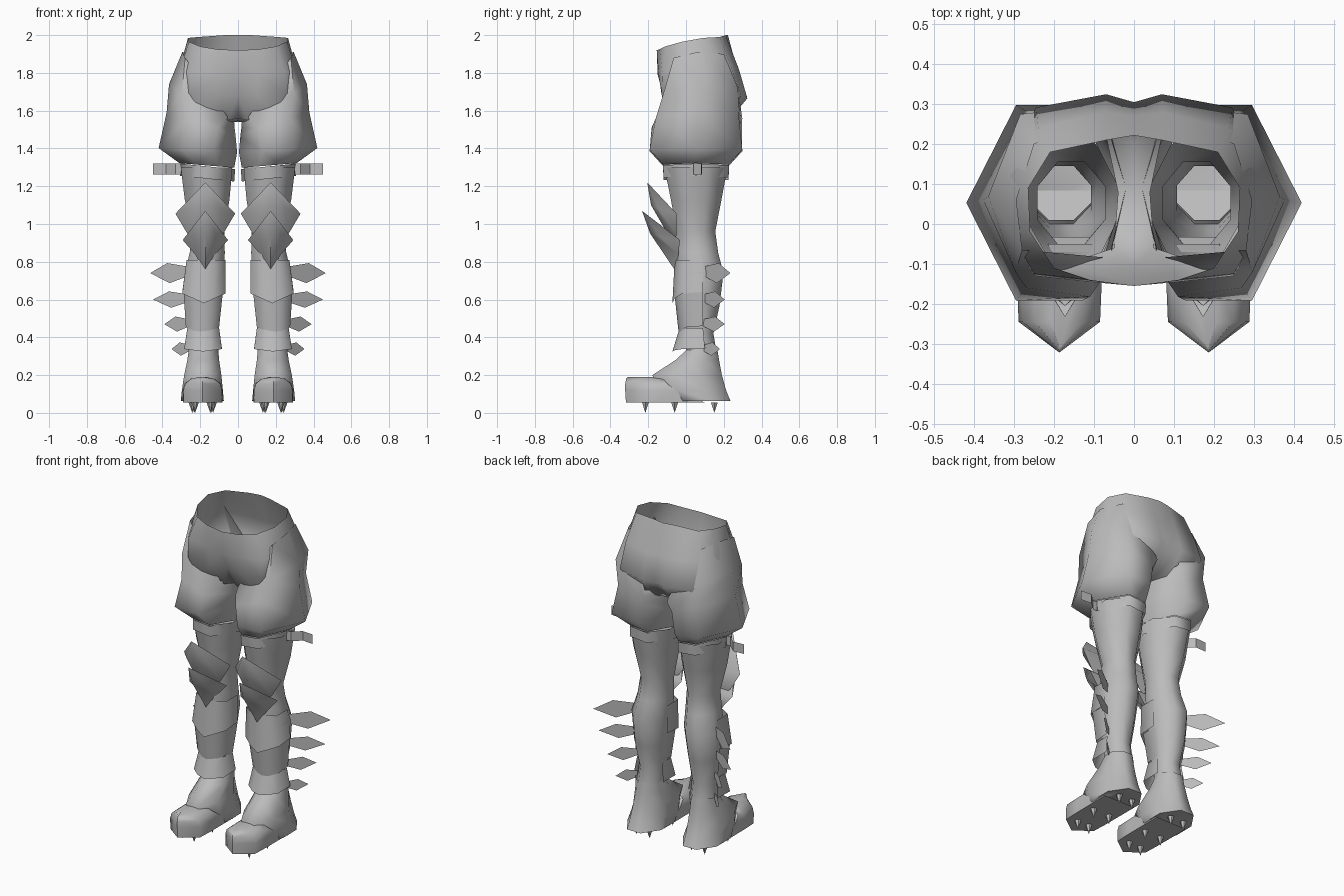
import bpy
import bmesh
from math import radians

cube = bpy.data.objects.get("Cube")
if cube:
    bpy.data.objects.remove(cube, do_unlink=True)

grey = bpy.data.materials.new("plain grey")
grey.use_nodes = True
grey.diffuse_color = (0.5, 0.5, 0.5, 1)
grey.node_tree.nodes["Principled BSDF"].inputs["Base Color"].default_value = (0.5, 0.5, 0.5, 1)

HEXAGON = [(1, 0), (.4, 1), (-.4, 1), (-1, 0), (-.4, -1), (.4, -1)]
OCTAGON = [(1, .4), (.4, 1), (-.4, 1), (-1, .4), (-1, -.4), (-.4, -1), (.4, -1), (1, -.4)]


def finish(name, bm, smooth_angle=0):
    """Turn a left-side bmesh into an object mirrored across x = 0."""
    bmesh.ops.recalc_face_normals(bm, faces=bm.faces[:])
    mesh = bpy.data.meshes.new(name)
    bm.to_mesh(mesh)
    bm.free()
    mesh.materials.append(grey)
    obj = bpy.data.objects.new(name, mesh)
    bpy.context.collection.objects.link(obj)
    if smooth_angle:
        bpy.ops.object.select_all(action="DESELECT")
        obj.select_set(True)
        bpy.context.view_layer.objects.active = obj
        bpy.ops.object.shade_smooth_by_angle(angle=radians(smooth_angle))
    mirror = obj.modifiers.new("mirror", "MIRROR")
    mirror.merge_threshold = 0.0005


def skin(bm, rows, closed=True, cap_start=False, cap_end=False):
    """Join rows of points with quads."""
    rings = [[bm.verts.new(p) for p in row] for row in rows]
    count = len(rings[0])
    for a, b in zip(rings, rings[1:]):
        for i in range(count if closed else count - 1):
            j = (i + 1) % count
            bm.faces.new((a[i], a[j], b[j], b[i]))
    if cap_start:
        bm.faces.new(rings[0])
    if cap_end:
        bm.faces.new(rings[-1])
    return rings


def ring(shape, z, x_in, x_out, y_front, y_back, tilt=0):
    """Fit a unit outline into a box at height z, raised outward by tilt."""
    cx, cy = (x_in + x_out) / 2, (y_front + y_back) / 2
    return [(cx + u * (x_out - x_in) / 2, cy + v * (y_back - y_front) / 2, z + u * tilt)
            for u, v in shape]


def loft(name, rows, closed=True, smooth_angle=80, **caps):
    bm = bmesh.new()
    skin(bm, rows, closed, **caps)
    finish(name, bm, smooth_angle)


# Pelvis: half shell from front centre to back centre, then a crotch strip
waist = [(0, -.155, 1.92), (.11, -.14, 1.925), (.2, -.11, 1.94), (.26, -.02, 1.965),
         (.265, .09, 1.985), (.21, .18, 1.99), (.07, .21, 2), (0, .222, 2)]
hips = [(0, -.15, 1.79), (.11, -.145, 1.79), (.25, -.125, 1.8), (.31, -.02, 1.81),
        (.31, .12, 1.82), (.24, .24, 1.83), (.07, .28, 1.82), (0, .27, 1.82)]
seat = [(0, -.105, 1.68), (.1, -.12, 1.68), (.25, -.13, 1.69), (.32, 0, 1.7),
        (.32, .15, 1.7), (.245, .292, 1.68), (.07, .325, 1.665), (0, .305, 1.665)]
crotch = [(0, -.04, 1.56), (.05, -.06, 1.55), (.2, -.11, 1.59), (.28, .03, 1.64),
          (.28, .15, 1.64), (.2, .24, 1.57), (.07, .22, 1.54), (0, .2, 1.54)]
bm = bmesh.new()
low = skin(bm, [waist, hips, seat, crotch], closed=False)[-1]
middle = [bm.verts.new(p) for p in ((0, .08, 1.545), (.04, .08, 1.535))]
bm.faces.new((low[0], low[1], middle[1], middle[0]))
bm.faces.new((middle[0], middle[1], low[6], low[7]))
finish("pelvis", bm, 80)

# Thigh guards: high on the outer hip, low at the crotch
loft("thigh_guards", [
    [(.295, .06, 1.91), (.25, .2, 1.9), (.08, .285, 1.59), (.02, .09, 1.54),
     (.06, -.085, 1.575), (.28, -.065, 1.88)],
    [(.365, .07, 1.74), (.285, .275, 1.72), (.08, .298, 1.56), (.018, .09, 1.51),
     (.075, -.13, 1.545), (.297, -.12, 1.69)],
    [(.378, .06, 1.59), (.265, .28, 1.57), (.11, .296, 1.51), (.012, .08, 1.46),
     (.11, -.182, 1.51), (.27, -.16, 1.56)],
    ring(HEXAGON, 1.39, .005, .42, -.192, .298, .012),
    ring(HEXAGON, 1.31, .02, .31, -.12, .225, .012)])

# Thigh bands with a bent strap end on the outside
loft("thigh_bands", [ring(HEXAGON, 1.305, .015, .31, -.122, .228, .015),
                     ring(HEXAGON, 1.24, .02, .308, -.118, .225, .015)])
strap_path = [(.28, .04), (.33, .04), (.38, .085), (.45, .08)]
loft("strap_ends", [[(x, y, z) for x, y in strap_path] for z in (1.262, 1.32)],
     closed=False, smooth_angle=0)

# Legs
leg_rows = [(1.3, .03, .303, -.115, .22), (1.13, .045, .282, -.08, .188),
            (.96, .072, .242, -.05, .155), (.85, .07, .255, -.05, .17),
            (.74, .072, .282, -.05, .198), (.57, .09, .275, -.045, .178),
            (.42, .108, .25, -.015, .145), (.3, .108, .257, .005, .165)]
loft("legs", [ring(OCTAGON, *row) for row in leg_rows])


# Shin plates: open front shells with a pointed lower edge
def shell_row(z, x_in, x_out, y_front, y_back, drop):
    cx, half = (x_in + x_out) / 2, (x_out - x_in) / 2
    bend = y_front + .3 * (y_back - y_front)
    right = [(-1, y_back, 0), (-1, bend, .15), (-.45, y_front + .01, .6)]
    left = [(-u, y, d) for u, y, d in reversed(right)]
    return [(cx + u * half, y, z - d * drop) for u, y, d in right + [(0, y_front, 1)] + left]


shin_plates = {
    "upper_shin_plates": ((.81, .065, .272, -.06, .09, 0), (.64, .067, .295, -.072, .09, .06)),
    "middle_shin_plates": ((.64, .08, .288, -.062, .09, 0), (.46, .1, .276, -.038, .09, .045)),
    "lower_shin_plates": ((.45, .1, .268, -.034, .09, 0), (.34, .085, .285, -.072, .1, .015)),
}
for name, rows in shin_plates.items():
    loft(name, [shell_row(*row) for row in rows], closed=False, smooth_angle=60)


# Knee plates: bulging leaves leaning forward with the tip up
def knee_plate(name, tip, ridge, side, lower, bottom):
    cx = .173
    bm = bmesh.new()
    t, r, b = [bm.verts.new((cx, y, z)) for y, z in (tip, ridge, bottom)]
    rim = []
    for sign in (-1, 1):
        s, k = [bm.verts.new((cx + sign * w, y, z)) for w, y, z in (side, lower)]
        # swollen cheek between the ridge and the side corner
        c = bm.verts.new((cx + sign * side[0] * .5, (ridge[0] + side[1]) / 2 - .025,
                          (ridge[1] + side[2]) / 2))
        for face in ((t, s, c), (t, c, r), (c, s, k), (r, c, k), (r, k, b)):
            bm.faces.new(face)
        rim.append((s, k))
    (s1, k1), (s2, k2) = rim
    bm.faces.new((t, s1, s2))
    bm.faces.new((s1, k1, k2, s2))
    bm.faces.new((k1, b, k2))
    finish(name, bm, 85)


knee_plate("upper_knee_plates", (-.205, 1.22), (-.185, 1.1), (.158, -.05, 1.055),
           (.09, -.05, .94), (-.07, .9))
knee_plate("lower_knee_plates", (-.233, 1.07), (-.19, .95), (.12, -.032, .915),
           (.055, -.04, .84), (-.055, .75))

# Calf fins: flat blades sweeping outward and back
fins = [(.74, .465, .235, .053), (.6, .45, .205, .043), (.47, .39, .205, .04), (.338, .352, .18, .035)]
bm = bmesh.new()
for z, tip_x, tip_y, half in fins:
    base_x, base_y = .25, .085
    outline = [(0, -.2), (.52, -1), (1, 0), (.58, 1), (0, .6)]
    bm.faces.new([bm.verts.new((base_x + u * (tip_x - base_x), base_y + u * (tip_y - base_y),
                                z + v * half)) for u, v in outline])
finish("calf_fins", bm)

# Boots: the lower front edge recedes behind the toe cap
boot_rows = [(.34, .105, .26, .01, .165), (.28, .1, .268, -.055, .175),
             (.2, .088, .285, -.178, .19), (.12, .08, .297, -.15, .212),
             (.062, .075, .303, -.1, .236)]
loft("boots", [ring(OCTAGON, *row) for row in boot_rows], smooth_angle=75, cap_end=True)


# Toe caps: pointed outline with rounded shoulders, running back as a sole
def toe_row(z, width, shrink, back):
    outline = [(-.107, back), (-.106, -.15), (-.102, -.245), (0, -.322 + shrink),
               (.102, -.245), (.106, -.15), (.107, back)]
    return [(.187 + x * width, y, z) for x, y in outline]


loft("toe_caps", [toe_row(.055, .98, .004, .1), toe_row(.12, 1, 0, -.05),
                  toe_row(.155, .9, 0, -.1), toe_row(.18, .6, .005, -.12),
                  toe_row(.19, .2, .012, -.13)],
     smooth_angle=60, cap_start=True, cap_end=True)

# Sole cleats
bm = bmesh.new()
for y, spread in ((-.215, .04), (-.06, .055), (.15, .045)):
    for x in (.187 - spread, .187 + spread):
        corners = [bm.verts.new((x + u * .02, y + v * .018, .056)) for u, v in HEXAGON]
        point = bm.verts.new((x, y, 0))
        for i in range(len(corners)):
            bm.faces.new((corners[i - 1], corners[i], point))
finish("sole_cleats", bm)
